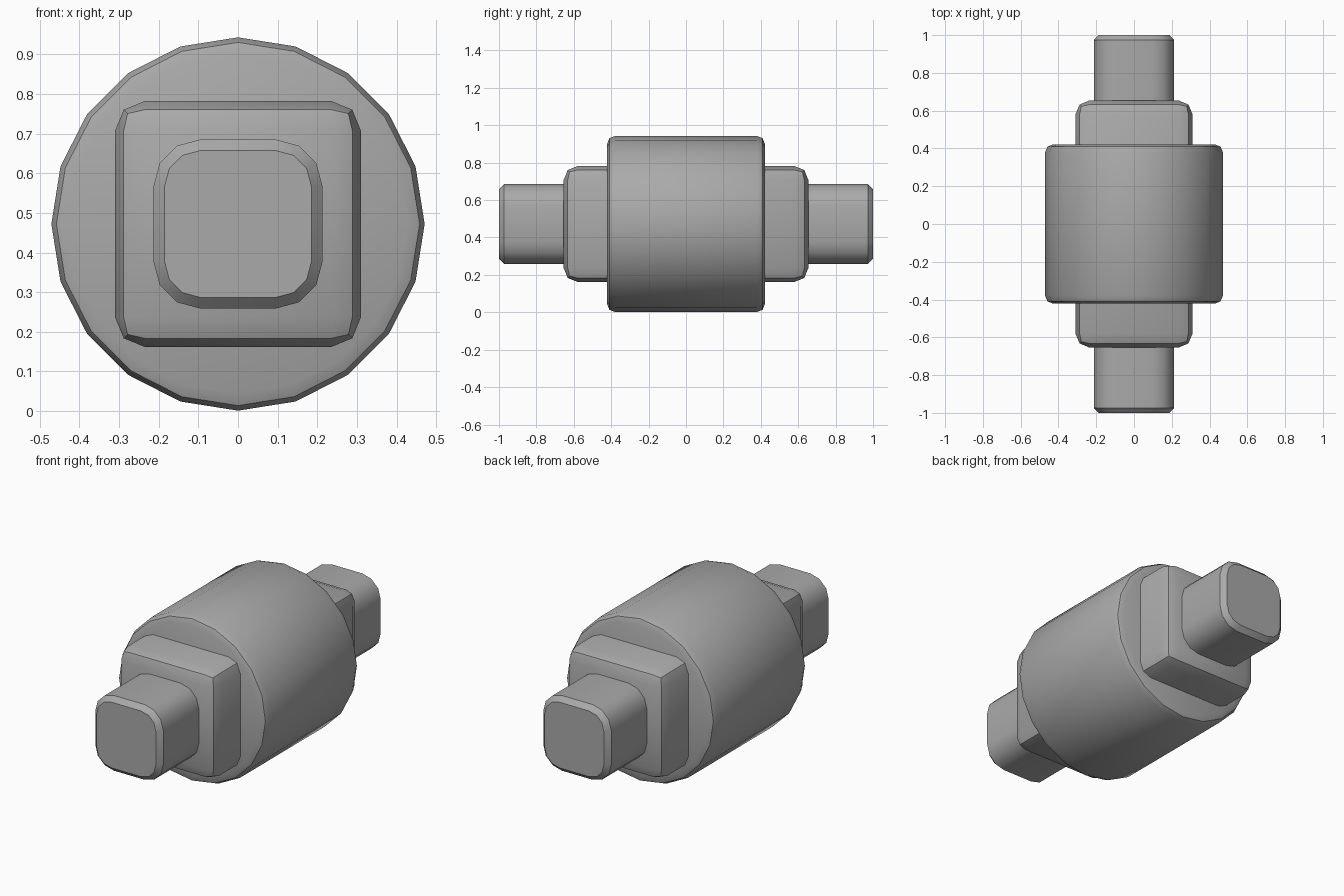
import bpy
import bmesh
import math
from mathutils import Matrix

if "Cube" in bpy.data.objects:
    bpy.data.objects.remove(bpy.data.objects["Cube"], do_unlink=True)

AXIS_Z = 0.472  # height of the common axis

grey = bpy.data.materials.new("plain_grey")
grey.use_nodes = True
colour = (0.4, 0.4, 0.4, 1)
grey.diffuse_color = colour
grey.node_tree.nodes["Principled BSDF"].inputs["Base Color"].default_value = colour


def box(half, half_length):
    bm = bmesh.new()
    bmesh.ops.create_cube(bm, size=2, matrix=Matrix.Diagonal((half, half_length, half, 1)))
    return bm


def along_y(edge):
    a, b = edge.verts
    return abs(a.co.y - b.co.y) > 0.1


def bevel(bm, edges, width, segments):
    bmesh.ops.bevel(bm, geom=edges, offset=width, offset_type='OFFSET',
                    segments=segments, profile=0.5, affect='EDGES', clamp_overlap=True)


def finish(bm, name):
    bmesh.ops.recalc_face_normals(bm, faces=bm.faces[:])
    mesh = bpy.data.meshes.new(name)
    bm.to_mesh(mesh)
    bm.free()
    mesh.materials.append(grey)
    obj = bpy.data.objects.new(name, mesh)
    obj.location.z = AXIS_Z
    bpy.context.collection.objects.link(obj)
    bpy.ops.object.select_all(action='DESELECT')
    obj.select_set(True)
    bpy.context.view_layer.objects.active = obj
    bpy.ops.object.shade_smooth_by_angle(angle=math.radians(35))


# Central drum: twenty-sided, with rounded rims
bm = bmesh.new()
bmesh.ops.create_cone(bm, cap_ends=True, segments=20, radius1=0.471, radius2=0.471,
                      depth=0.844, matrix=Matrix.Rotation(math.pi / 2, 4, 'X'))
bevel(bm, [e for e in bm.edges if not along_y(e)], 0.043, 2)
finish(bm, "drum")

# Square collar running through the drum, rounded on every edge
bm = box(0.31, 0.654)
bevel(bm, bm.edges[:], 0.074, 2)
finish(bm, "collar_block")

# Long shaft: rounded lengthwise corners, chamfered ends
bm = box(0.213, 1.0)
bevel(bm, [e for e in bm.edges if along_y(e)], 0.117, 3)
bevel(bm, [e for e in bm.edges if not along_y(e)], 0.027, 1)
finish(bm, "shaft")
